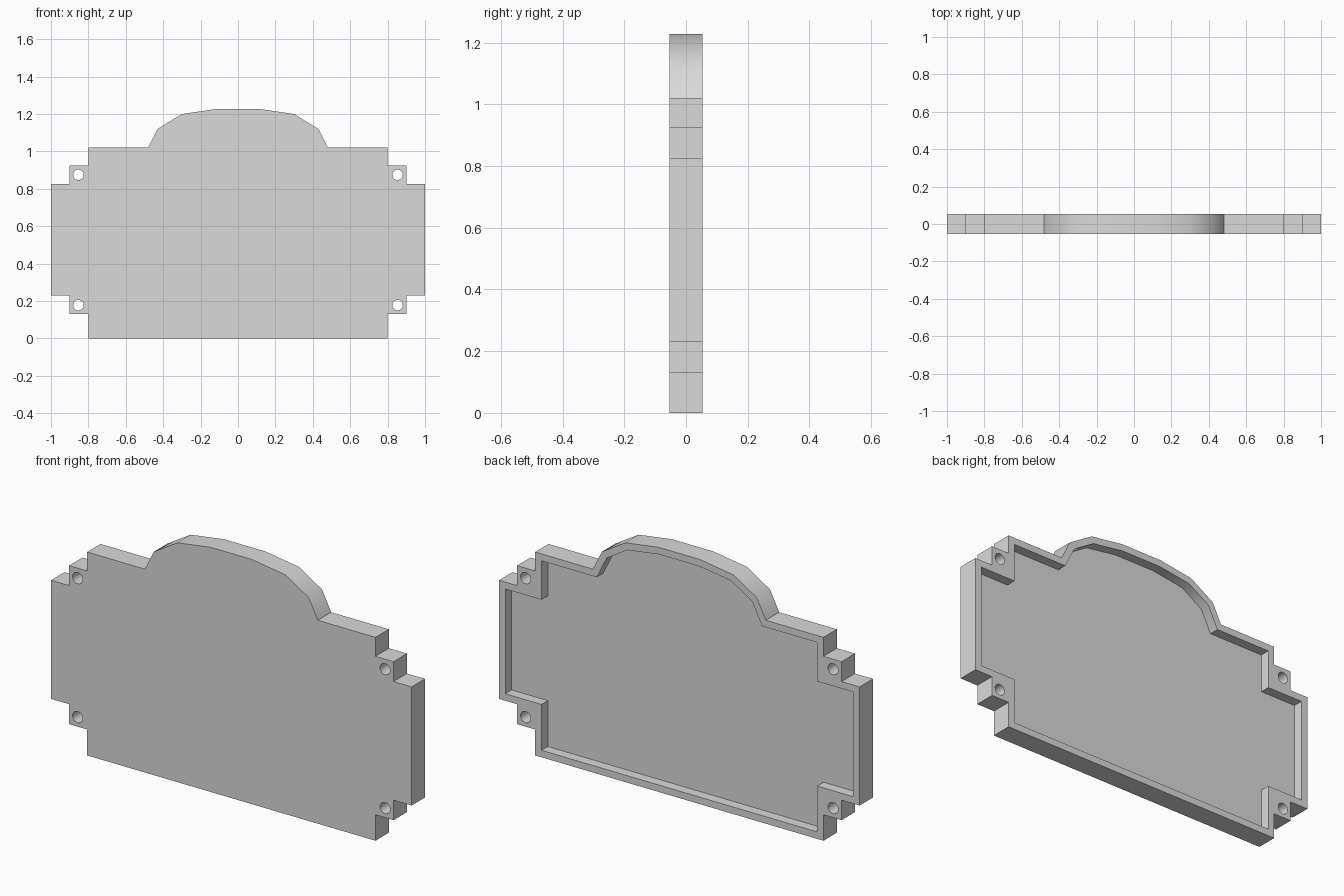
import bpy, bmesh
from mathutils import Vector

cube = bpy.data.objects.get("Cube")
if cube:
    bpy.data.objects.remove(cube, do_unlink=True)

HALF = 0.053      # half the plate thickness
WALL = 0.035      # rim width
FLOOR = 0.003     # y of the recess floor

grey = bpy.data.materials.new("light grey")
grey.use_nodes = True
grey.diffuse_color = (0.7, 0.7, 0.7, 1)
grey.node_tree.nodes["Principled BSDF"].inputs["Base Color"].default_value = (0.7, 0.7, 0.7, 1)


def mirrored(half):
    """Close a right-hand outline (bottom to top) with its mirror image."""
    return [Vector(p) for p in half] + [Vector((-x, z)) for x, z in reversed(half)]


def inset(points, width):
    """Move a counter-clockwise outline inwards with mitred corners."""
    result = []
    for i, p in enumerate(points):
        a = (p - points[i - 1]).normalized()
        b = (points[(i + 1) % len(points)] - p).normalized()
        na, nb = Vector((-a.y, a.x)), Vector((-b.y, b.x))
        result.append(p + (na + nb) * width / (1 + na.dot(nb)))
    return result


def prism(name, points, y0, y1):
    """Extrude an x-z outline along y."""
    bm = bmesh.new()
    face = bm.faces.new([bm.verts.new((p.x, y0, p.y)) for p in points])
    ext = bmesh.ops.extrude_face_region(bm, geom=[face])
    moved = [v for v in ext["geom"] if isinstance(v, bmesh.types.BMVert)]
    bmesh.ops.translate(bm, verts=moved, vec=(0, y1 - y0, 0))
    bmesh.ops.recalc_face_normals(bm, faces=bm.faces)
    mesh = bpy.data.meshes.new(name)
    bm.to_mesh(mesh)
    bm.free()
    mesh.materials.append(grey)
    obj = bpy.data.objects.new(name, mesh)
    bpy.context.collection.objects.link(obj)
    return obj


def cut(target, cutter):
    """Subtract the cutter, then discard it."""
    bpy.ops.object.select_all(action="DESELECT")
    bpy.context.view_layer.objects.active = target
    target.select_set(True)
    mod = target.modifiers.new("cut", "BOOLEAN")
    mod.operation, mod.solver, mod.object = "DIFFERENCE", "EXACT", cutter
    bpy.ops.object.modifier_apply(modifier=mod.name)
    bpy.data.objects.remove(cutter, do_unlink=True)


# Plate with stepped corners and an arched crest
crest = [(0.8, 1.02), (0.48, 1.02), (0.43, 1.12), (0.3, 1.2), (0.115, 1.227)]
stepped = [(0.8, 0), (0.8, 0.13), (0.9, 0.13), (0.9, 0.23), (1, 0.23),
           (1, 0.825), (0.9, 0.825), (0.9, 0.925), (0.8, 0.925)]
plate = prism("sign_plate", mirrored(stepped + crest), -HALF, HALF)

# Recess in the back, leaving a rim and solid corner tabs
core = [(0.8, 0), (0.8, 0.23), (1, 0.23), (1, 0.825), (0.8, 0.825)]
cut(plate, prism("recess_cutter", inset(mirrored(core + crest), WALL), FLOOR, HALF * 2))

# Screw hole through each corner tab
for x in (-0.853, 0.853):
    for z in (0.178, 0.875):
        bpy.ops.mesh.primitive_cylinder_add(vertices=32, radius=0.028, depth=0.4,
                                            location=(x, 0, z), rotation=(1.5708, 0, 0))
        hole = bpy.context.object
        hole.name = "hole_cutter"
        hole.data.materials.append(grey)
        cut(plate, hole)

# Smooth crest and holes, crisp corners
plate.select_set(True)
bpy.context.view_layer.objects.active = plate
bpy.ops.object.shade_smooth_by_angle(angle=0.7)
